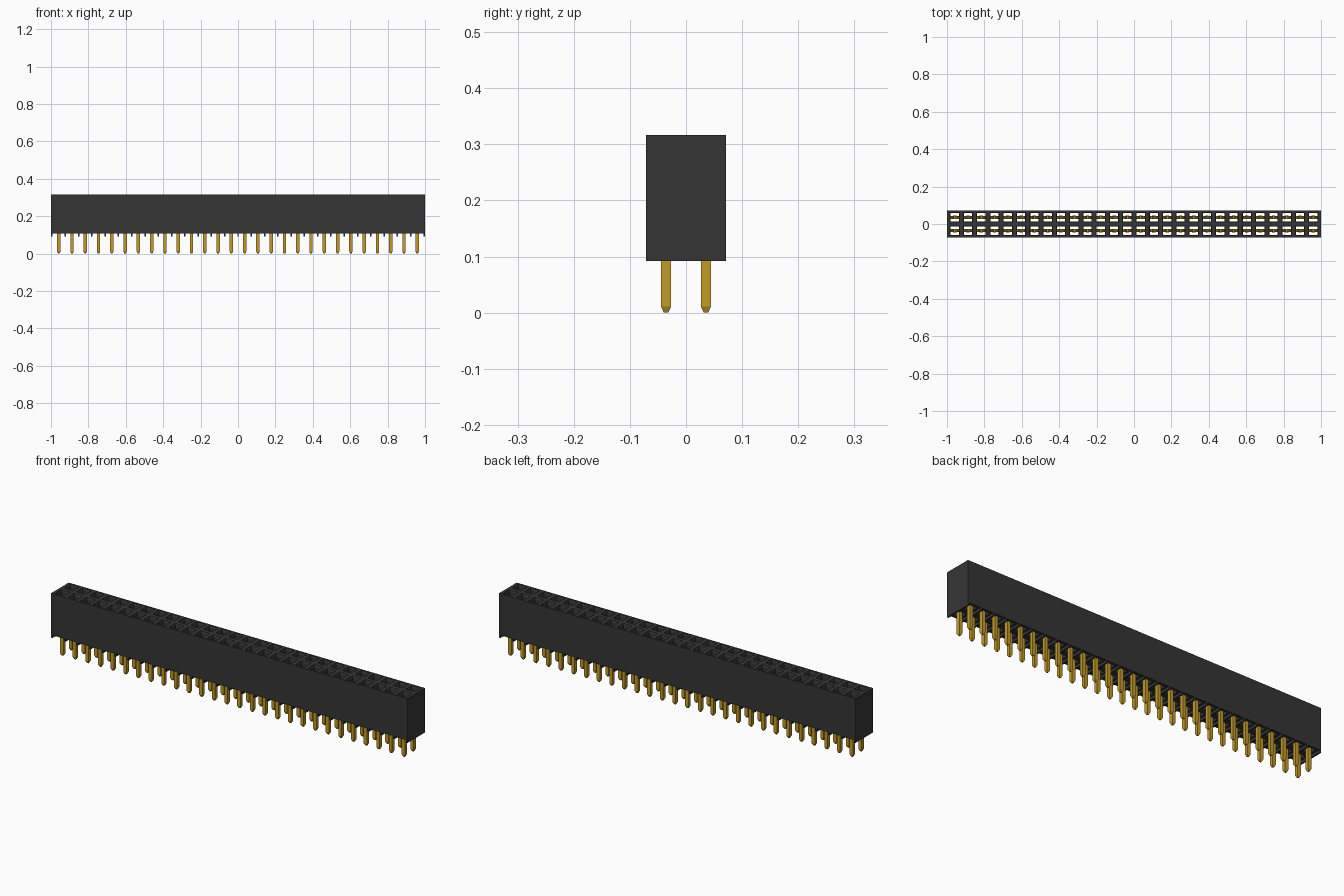
import bpy, bmesh

if "Cube" in bpy.data.objects:
    bpy.data.objects.remove(bpy.data.objects["Cube"])

COLS = 28
PITCH = 0.071
HALF_X, HALF_Y = 1.0, 0.071
FOOT, BASE, TOP = 0.092, 0.106, 0.317


def material(name, colour):
    m = bpy.data.materials.new(name)
    m.use_nodes = True
    m.diffuse_color = colour
    m.node_tree.nodes["Principled BSDF"].inputs["Base Color"].default_value = colour
    return m


black = material("black plastic", (0.036, 0.036, 0.036, 1))
gold = material("gold metal", (0.54, 0.33, 0.02, 1))


def finish(bm, name, mat):
    bmesh.ops.remove_doubles(bm, verts=bm.verts, dist=0.00005)
    bmesh.ops.recalc_face_normals(bm, faces=bm.faces)
    me = bpy.data.meshes.new(name)
    bm.to_mesh(me)
    bm.free()
    me.materials.append(mat)
    ob = bpy.data.objects.new(name, me)
    bpy.context.collection.objects.link(ob)
    return ob


def ring(bm, x0, x1, y0, y1, z):
    return [bm.verts.new(p) for p in ((x0, y0, z), (x1, y0, z), (x1, y1, z), (x0, y1, z))]


def square(bm, x, y, rx, ry, z):
    return ring(bm, x - rx, x + rx, y - ry, y + ry, z)


def bridge(bm, a, b, sides=range(4)):
    for i in sides:
        j = (i + 1) % 4
        bm.faces.new((a[i], a[j], b[j], b[i]))


def loft(bm, rings):
    """Closed solid through a stack of four-sided rings."""
    for a, b in zip(rings, rings[1:]):
        bridge(bm, a, b)
    bm.faces.new(rings[0])
    bm.faces.new(rings[-1])


columns = [(i - (COLS - 1) / 2) * PITCH for i in range(COLS)]
rows = (-PITCH / 2, PITCH / 2)

# Housing: one open socket cell per contact, outer walls only on the border
bm = bmesh.new()
for i, x in enumerate(columns):
    x0 = -HALF_X if i == 0 else x - PITCH / 2
    x1 = HALF_X if i == COLS - 1 else x + PITCH / 2
    for j, y in enumerate(rows):
        y0, y1 = (-HALF_Y, 0) if j == 0 else (0, HALF_Y)
        outer_top = ring(bm, x0, x1, y0, y1, TOP)
        outer_low = ring(bm, x0, x1, y0, y1, BASE)
        mouth = square(bm, x, y, 0.025, 0.025, TOP)
        throat = square(bm, x, y, 0.022, 0.022, TOP - 0.01)
        exit_low = square(bm, x, y, 0.022, 0.022, BASE)
        loop = [outer_top, mouth, throat, exit_low, outer_low]
        for a, b in zip(loop, loop[1:]):
            bridge(bm, a, b)
        walls = [0 if j == 0 else 2]
        if i == 0:
            walls.append(3)
        if i == COLS - 1:
            walls.append(1)
        bridge(bm, outer_low, outer_top, walls)
finish(bm, "housing", black)

# Standoff ribs across the underside, between the columns and at both ends
bm = bmesh.new()
spots = [x + PITCH / 2 for x in columns[:-1]] + [-HALF_X + 0.004, HALF_X - 0.004]
for x in spots:
    loft(bm, [square(bm, x, 0, 0.004, HALF_Y, z) for z in (FOOT, BASE + 0.002)])
finish(bm, "standoff_ribs", black)

# Solder pins with tapered tips
bm = bmesh.new()
for x in columns:
    for y in rows:
        loft(bm, [square(bm, x, y, r, r, z)
                  for r, z in ((0.004, 0), (0.009, 0.011), (0.009, 0.13))])
finish(bm, "solder_pins", gold)

# Contacts: a crossbar and two spring leaves pinching inwards, flaring at the mouth
bm = bmesh.new()
for x in columns:
    for y in rows:
        loft(bm, [square(bm, x, y, 0.022, 0.008, z) for z in (0.125, 0.15)])
        for s in (-1, 1):
            path = ((0.019, 0.15), (0.006, 0.245), (0.014, 0.275))
            loft(bm, [square(bm, x + s * d, y, 0.003, 0.008, z) for d, z in path])
finish(bm, "spring_contacts", gold)
